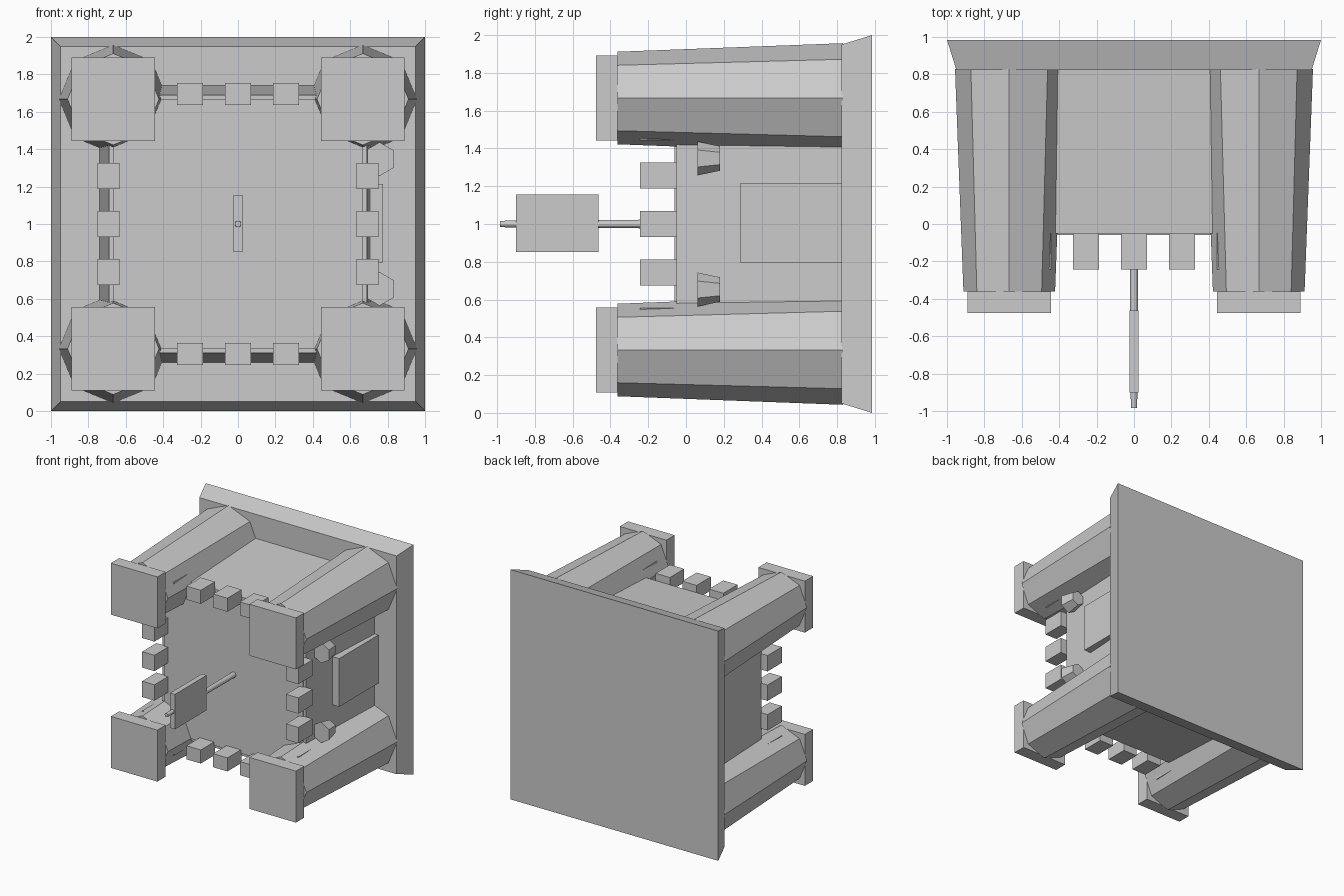
import bpy
import bmesh
from math import radians, sqrt
from mathutils import Matrix

cube = bpy.data.objects.get("Cube")
if cube:
    bpy.data.objects.remove(cube, do_unlink=True)

# Single stone colour
stone = bpy.data.materials.new("stone_grey")
stone.use_nodes = True
colour = (0.6, 0.6, 0.6, 1)
stone.diffuse_color = colour
stone.node_tree.nodes["Principled BSDF"].inputs["Base Color"].default_value = colour


def finish(bm, name):
    mesh = bpy.data.meshes.new(name)
    bmesh.ops.recalc_face_normals(bm, faces=bm.faces)
    bm.to_mesh(mesh)
    bm.free()
    mesh.materials.append(stone)
    ob = bpy.data.objects.new(name, mesh)
    bpy.context.collection.objects.link(ob)
    return ob


def taper(name, x, z, y_back, y_front, r_back, r_front, sides, turn=0):
    """Tapered prism running along y; radii are measured to the corners."""
    bm = bmesh.new()
    bmesh.ops.create_cone(bm, cap_ends=True, segments=sides, radius1=r_back,
                          radius2=r_front, depth=y_back - y_front)
    bm.transform(Matrix.Translation((x, (y_back + y_front) / 2, z))
                 @ Matrix.Rotation(radians(90), 4, "X")
                 @ Matrix.Rotation(radians(turn), 4, "Z"))
    return finish(bm, name)


def square_taper(name, y_back, y_front, half_back, half_front):
    return taper(name, 0, 1, y_back, y_front, half_back * sqrt(2),
                 half_front * sqrt(2), 4, 45)


def box(name, centre, size):
    bm = bmesh.new()
    bmesh.ops.create_cube(bm, size=1)
    bm.transform(Matrix.Translation(centre) @ Matrix.Diagonal((*size, 1)))
    return finish(bm, name)


# Foundation and main keep
square_taper("foundation", 0.985, 0.824, 1.0, 0.95)
square_taper("keep", 0.83, -0.05, 0.74, 0.69)
square_taper("keep_roof", -0.04, -0.06, 0.667, 0.667)

# Corner towers with square caps
for sx in (-1, 1):
    for sz in (-1, 1):
        x, z = sx * 0.667, 1 + sz * 0.667
        taper("corner_tower", x, z, 0.83, -0.362, 0.29, 0.245, 8)
        box("tower_cap", (x, -0.419, z), (0.448, 0.114, 0.448))

# Battlements along the four walls
for side in (-1, 1):
    for i in range(-2, 3):
        step = i * 0.257
        box("battlement", (step, -0.146, 1 + side * 0.695), (0.138, 0.196, 0.118))
        box("battlement", (side * 0.693, -0.146, 1 + step), (0.118, 0.196, 0.138))

# Gate and its two lamps on the left wall
box("gate", (0.735, 0.555, 1.005), (0.08, 0.54, 0.42))
for side in (-1, 1):
    taper("gate_lamp", 0.757, 1 + side * 0.347, 0.18, 0.06, 0.065, 0.09, 6)

# Flagpole and flag
taper("flagpole", 0, 1, -0.05, -0.985, 0.024, 0.017, 12)
box("flag", (0, -0.682, 1.003), (0.046, 0.437, 0.304))
